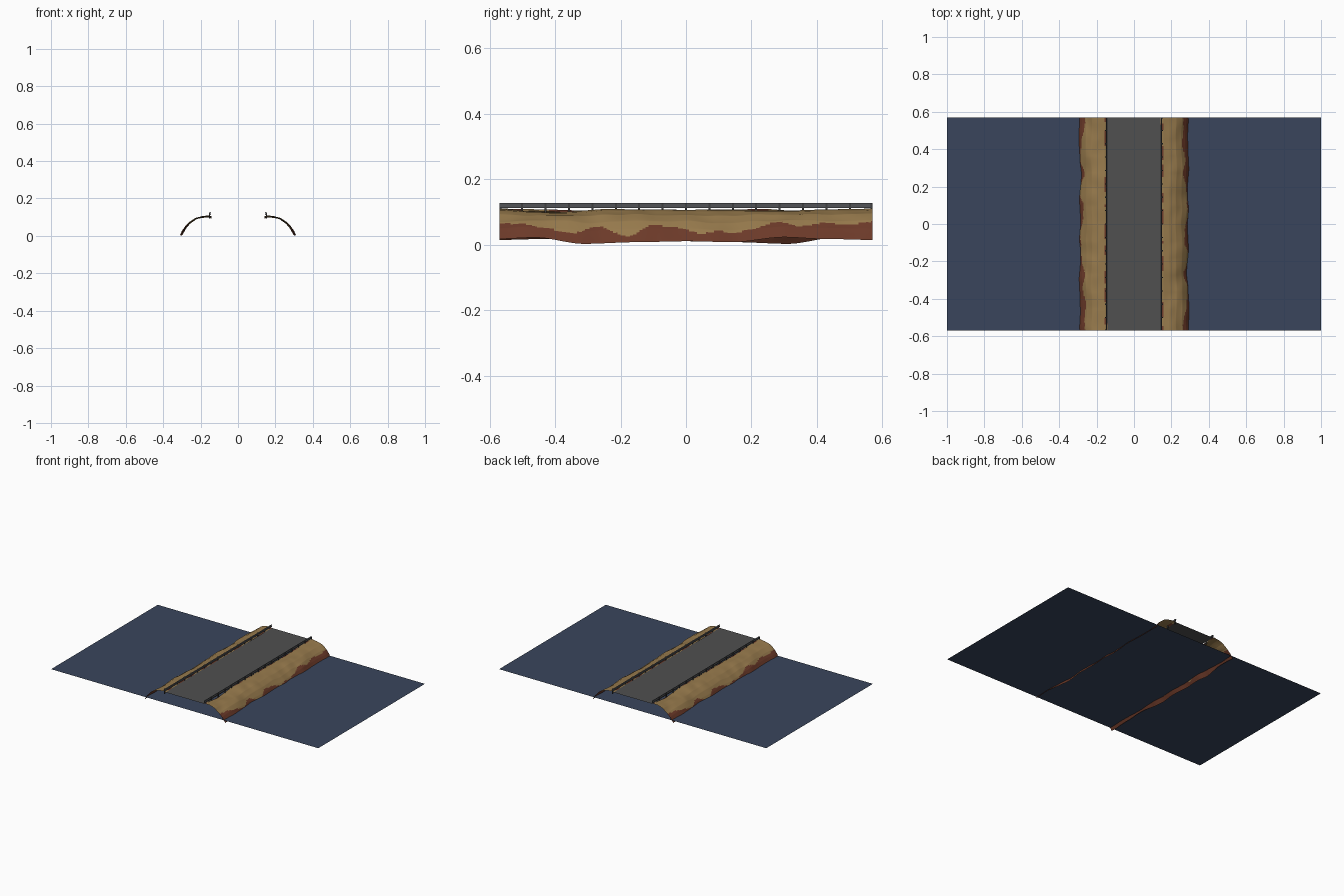
import bpy, bmesh, math
from mathutils import noise, Vector, Matrix

if "Cube" in bpy.data.objects:
    bpy.data.objects.remove(bpy.data.objects["Cube"])

HALF_Y = 0.57
WATER_Z = 0.033
ROAD_Z = 0.105


def mat(name, rgb):
    m = bpy.data.materials.new(name)
    m.diffuse_color = (*rgb, 1)
    m.use_nodes = True
    m.node_tree.nodes["Principled BSDF"].inputs["Base Color"].default_value = m.diffuse_color
    return m


WATER = mat("deep blue water", (0.041, 0.060, 0.108))
ASPHALT = mat("grey asphalt", (0.08, 0.08, 0.08))
SAND = mat("sandy tan", (0.31, 0.195, 0.073))
EARTH = mat("red brown earth", (0.15, 0.042, 0.022))
STEEL = mat("grey rail steel", (0.085, 0.088, 0.095))
POST = mat("dark post steel", (0.05, 0.05, 0.053))


def make(name, bm, mats):
    me = bpy.data.meshes.new(name)
    bm.to_mesh(me)
    bm.free()
    for m in mats:
        me.materials.append(m)
    ob = bpy.data.objects.new(name, me)
    bpy.context.collection.objects.link(ob)
    return ob


def plane(name, hx, z, m):
    bm = bmesh.new()
    bm.faces.new([bm.verts.new((x * hx, y * HALF_Y, z))
                  for x, y in ((-1, -1), (1, -1), (1, 1), (-1, 1))])
    return make(name, bm, [m])


def interp(table, t):
    for (a, va), (b, vb) in zip(table, table[1:]):
        if t <= b:
            k = max(0, (t - a) / (b - a))
            k = k * k * (3 - 2 * k)
            return va + (vb - va) * k
    return table[-1][1]


def box(bm, x, y, z0, z1, sx, sy):
    mx = Matrix.Translation((x, y, (z0 + z1) / 2)) @ Matrix.Diagonal((sx, sy, z1 - z0, 1))
    bmesh.ops.create_cube(bm, size=1, matrix=mx)


def rotated_copy(ob, name):
    c = ob.copy()
    c.name = name
    c.rotation_euler.z = math.pi
    bpy.context.collection.objects.link(c)


# water and road surfaces
plane("water", 1.0, WATER_Z, WATER)
plane("road", 0.146, ROAD_Z, ASPHALT)

# bank: cross-section x(u), z(u), and variation along its length
PX = [(0, .142), (.08, .156), (.25, .19), (.45, .225), (.65, .255), (.8, .277), (.9, .288), (1, .302)]
PZ = [(0, .100), (.08, .106), (.25, .102), (.45, .091), (.65, .071), (.8, .048), (.9, .031), (1, .011)]
FOOT = [(-.57, .018), (-.46, .022), (-.31, .003), (-.15, .008), (0, .011), (.14, .008),
        (.3, .023), (.42, .018), (.57, .015)]
CREST = [(-.57, .004), (-.42, -.009), (-.24, .003), (0, .001), (.3, -.001), (.57, .005)]
EDGE = [(-.57, .065), (-.5, .064), (-.43, .05), (-.35, .034), (-.27, .056), (-.18, .026),
        (-.1, .06), (-.03, .052), (.05, .035), (.1, .042), (.14, .034), (.2, .048),
        (.28, .07), (.35, .057), (.42, .066), (.5, .062), (.57, .071)]


def bank():
    nu, nv = 40, 240
    bm = bmesh.new()
    grid = []
    for j in range(nv + 1):
        y = -HALF_Y + 2 * HALF_Y * j / nv
        row = []
        for i in range(nu + 1):
            u = i / nu
            x, z = interp(PX, u), interp(PZ, u)
            z += (interp(FOOT, y) - .011) * u ** 2 + interp(CREST, y) * (1 - u) ** 2
            w = math.sin(math.pi * min(1, u * 1.02)) if u < .98 else 0.05
            n = noise.noise(Vector((x * 14, y * 11, 3.1)))
            x += .010 * noise.noise(Vector((x * 8, y * 12, 7.7))) * u
            z += .008 * n * max(0, w)
            row.append(bm.verts.new((x, y, max(0, z))))
        grid.append(row)
    for j in range(nv):
        for i in range(nu):
            f = bm.faces.new((grid[j][i], grid[j][i + 1], grid[j + 1][i + 1], grid[j + 1][i]))
            f.smooth = True
            c = f.calc_center_median()
            # bare earth below a wavy line and in patches beside the road
            low = i > nu * .4 and c.z < interp(EDGE, c.y)
            inner = i < 4 and math.sin(c.y * 52) + math.sin(c.y * 23) > .1
            f.material_index = 1 if low or inner else 0
    return make("right_bank", bm, [SAND, EARTH])


rotated_copy(bank(), "left_bank")

# guard rail: folded beam profile swept along the road
RX = 0.147
bm = bmesh.new()
prof = [(0, .127), (-.003, .1245), (-.003, .1225), (.001, .1205), (.001, .1185),
        (-.003, .1165), (-.003, .1145), (0, .112), (.003, .112), (.003, .127)]
ends = [[bm.verts.new((RX + x, y, z)) for x, z in prof] for y in (-HALF_Y, HALF_Y)]
for k in range(len(prof)):
    n = (k + 1) % len(prof)
    bm.faces.new((ends[0][k], ends[0][n], ends[1][n], ends[1][k]))
bm.faces.new(ends[0])
bm.faces.new(ends[1][::-1])
bmesh.ops.recalc_face_normals(bm, faces=bm.faces)
rotated_copy(make("right_rail_beam", bm, [STEEL]), "left_rail_beam")

# rail posts
bm = bmesh.new()
for k in range(-7, 9):
    box(bm, RX + .005, min(k * .0715, .567), .092, .126, .005, .006)
rotated_copy(make("right_rail_posts", bm, [POST]), "left_rail_posts")
